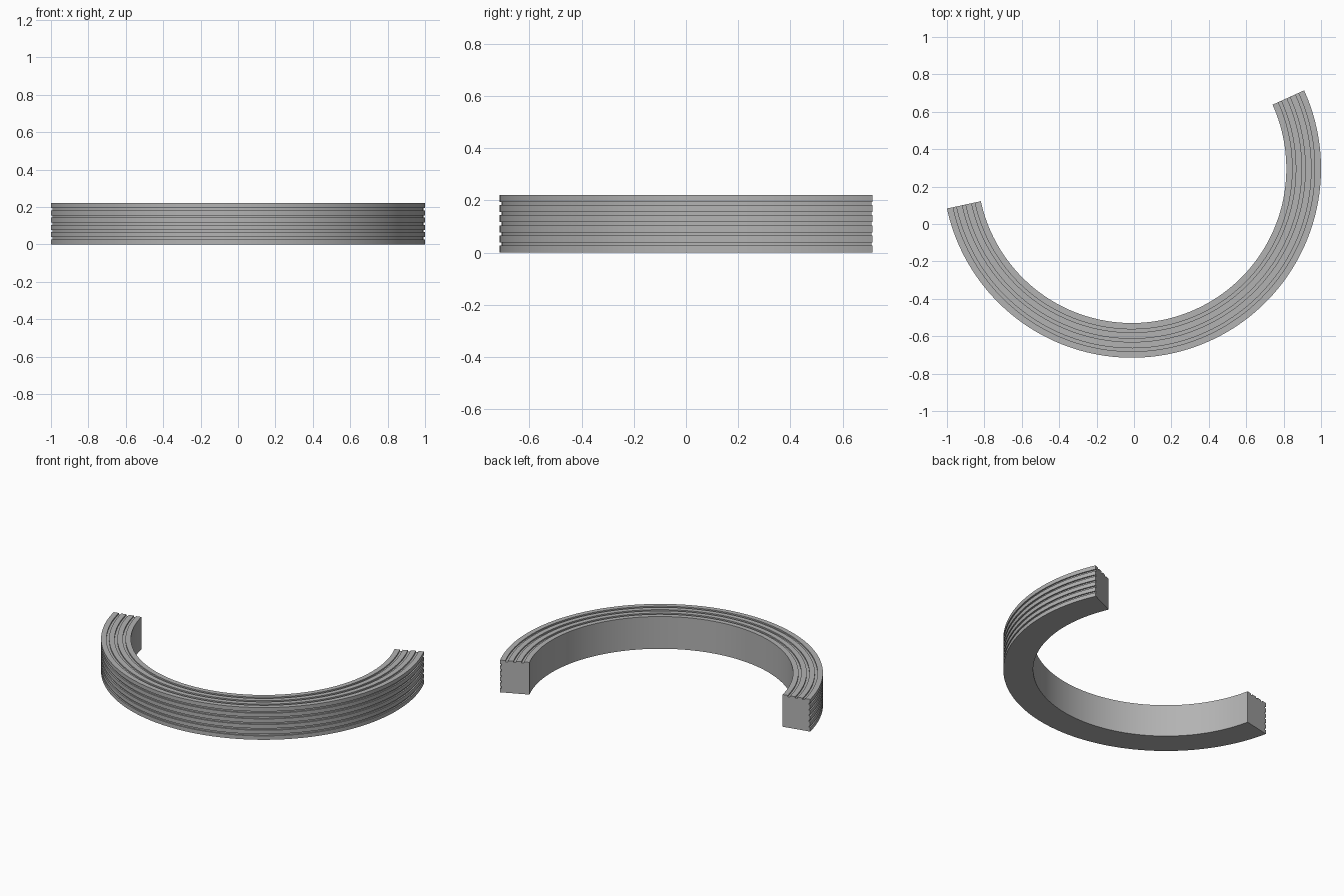
import bpy, bmesh, math

if "Cube" in bpy.data.objects:
    bpy.data.objects.remove(bpy.data.objects["Cube"], do_unlink=True)

# Plan of the arc and size of its cross-section
CX, CY = -0.0115, 0.2965
R_OUT, R_IN, HEIGHT = 1.0115, 0.826, 0.221
START, END = math.radians(-167.8), math.radians(24.4)
STEPS = 96
GROOVE, DEPTH = 0.012, 0.009

# Grey stone
stone = bpy.data.materials.new("grey stone")
stone.use_nodes = True
grey = (0.45, 0.45, 0.45, 1)
stone.diffuse_color = grey
stone.node_tree.nodes["Principled BSDF"].inputs["Base Color"].default_value = grey


def grooves(low, high, count, width):
    """Edges of evenly spaced grooves between two limits."""
    band = (high - low - count * width) / (count + 1)
    for i in range(count):
        a = low + band * (i + 1) + width * i
        yield a, a + width


# Cross-section as (radius, height): five grooves outside, three on top
section = [(R_IN, 0), (R_OUT, 0)]
for a, b in grooves(0, HEIGHT, 5, GROOVE):
    section += [(R_OUT, a), (R_OUT - DEPTH, a), (R_OUT - DEPTH, b), (R_OUT, b)]
section.append((R_OUT, HEIGHT))
top = [(R_IN, HEIGHT)]
for a, b in grooves(R_IN, R_OUT, 3, 0.017):
    top += [(a, HEIGHT), (a, HEIGHT - DEPTH), (b, HEIGHT - DEPTH), (b, HEIGHT)]
section += reversed(top)

# Sweep the cross-section round the arc and close both ends
bm = bmesh.new()
rings = []
for i in range(STEPS + 1):
    t = START + (END - START) * i / STEPS
    c, s = math.cos(t), math.sin(t)
    rings.append([bm.verts.new((CX + r * c, CY + r * s, z)) for r, z in section])
n = len(section)
for p, q in zip(rings, rings[1:]):
    for j in range(n):
        k = (j + 1) % n
        bm.faces.new((p[j], p[k], q[k], q[j]))
bm.faces.new(rings[0])
bm.faces.new(rings[-1])
bmesh.ops.recalc_face_normals(bm, faces=bm.faces[:])

mesh = bpy.data.meshes.new("curved_moulding")
bm.to_mesh(mesh)
bm.free()
mesh.materials.append(stone)
moulding = bpy.data.objects.new("curved_moulding", mesh)
bpy.context.collection.objects.link(moulding)
bpy.context.view_layer.objects.active = moulding
moulding.select_set(True)
bpy.ops.object.shade_smooth_by_angle(angle=math.radians(30))
